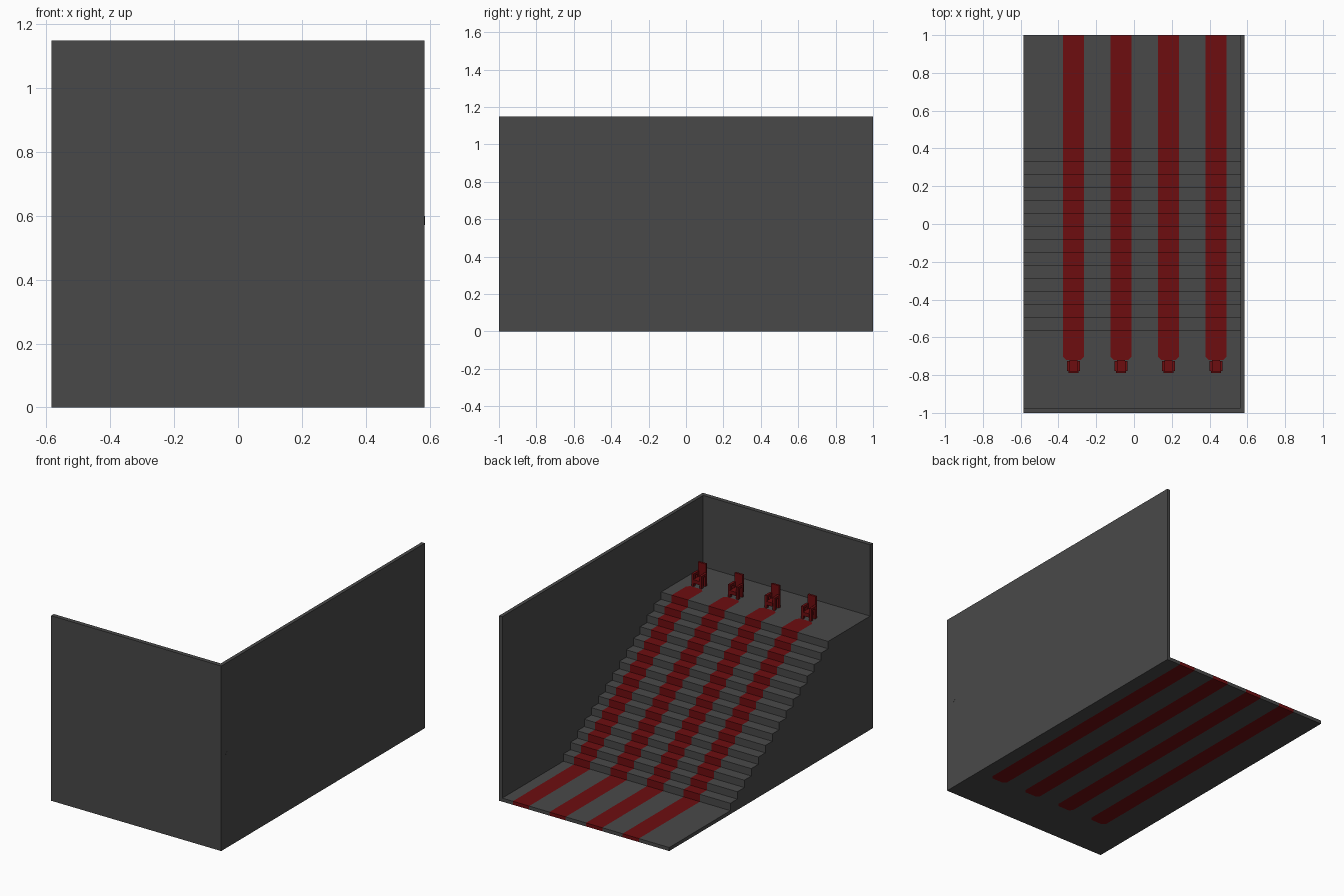
import bpy, bmesh
from mathutils import Vector

cube = bpy.data.objects.get("Cube")
if cube:
    bpy.data.objects.remove(cube, do_unlink=True)


def material(name, rgb):
    m = bpy.data.materials.new(name)
    m.use_nodes = True
    m.diffuse_color = (*rgb, 1)
    bsdf = next(n for n in m.node_tree.nodes if n.type == 'BSDF_PRINCIPLED')
    bsdf.inputs["Base Color"].default_value = (*rgb, 1)
    return m


GREY = material("dark grey stone", (0.066, 0.066, 0.066))
RED = material("deep red carpet", (0.155, 0.004, 0.005))


def finish(name, bm, *mats):
    bmesh.ops.recalc_face_normals(bm, faces=bm.faces)
    me = bpy.data.meshes.new(name)
    bm.to_mesh(me)
    bm.free()
    for m in mats:
        me.materials.append(m)
    ob = bpy.data.objects.new(name, me)
    bpy.context.collection.objects.link(ob)
    return ob


def add_box(bm, x, y, z):
    """Box from (min, max) pairs on each axis."""
    verts = bmesh.ops.create_cube(bm, size=1)["verts"]
    for v in verts:
        v.co = [lo + (c + 0.5) * (hi - lo) for c, (lo, hi) in zip(v.co, (x, y, z))]


# Overall sizes
HALF, TOP, SIDE, FRONT = 0.585, 1.15, 0.563, -0.973
FLOOR, DECK, STEPS = 0.022, 0.707, 15
STAIR_FOOT, TREAD = 0.4, 0.0686
RISE = (DECK - FLOOR) / STEPS

# Carpet layout
CENTRES = [-0.32 + 0.2515 * i for i in range(4)]
HALF_W, END, CHAMFER = 0.056, -0.72, 0.018

# Walls
bm = bmesh.new()
add_box(bm, (-HALF, HALF), (-1, FRONT), (0, TOP))
finish("front_wall", bm, GREY)
bm = bmesh.new()
add_box(bm, (SIDE, HALF), (FRONT, 1), (0, TOP))
finish("side_wall", bm, GREY)

# Floor, stairs and deck as one extruded profile
profile = [(FRONT, 0), (1, 0), (1, FLOOR)]
for i in range(STEPS):
    y = STAIR_FOOT - i * TREAD
    profile += [(y, FLOOR + i * RISE), (y, FLOOR + (i + 1) * RISE)]
profile.append((FRONT, DECK))
bm = bmesh.new()
face = bm.faces.new([bm.verts.new((-HALF, y, z)) for y, z in profile])
ext = bmesh.ops.extrude_face_region(bm, geom=[face], use_keep_orig=True)
for v in ext["geom"]:
    if isinstance(v, bmesh.types.BMVert):
        v.co.x = SIDE


def cut(co, no, faces):
    geom = set(faces)
    for f in faces:
        geom.update(f.edges)
        geom.update(f.verts)
    bmesh.ops.bisect_plane(bm, geom=list(geom), plane_co=co, plane_no=no, dist=1e-5)


# Cut the carpet outlines into the stairs
for c in CENTRES:
    for s in (-1, 1):
        cut((c + s * HALF_W, 0, 0), (1, 0, 0), bm.faces[:])
for y in (END, END + CHAMFER):
    cut((0, y, 0), (0, 1, 0), bm.faces[:])
for c in CENTRES:
    for s in (-1, 1):
        cell = [f for f in bm.faces
                if abs(f.calc_center_median().x - c) < HALF_W
                and END < f.calc_center_median().y < END + CHAMFER]
        cut((c + s * HALF_W, END + CHAMFER, 0), (s, -1, 0), cell)

# Colour the carpet runners
for f in bm.faces:
    p = f.calc_center_median()
    d = min(abs(p.x - c) for c in CENTRES)
    if d < HALF_W and p.y > END and d - HALF_W < p.y - (END + CHAMFER):
        f.material_index = 1
finish("carpeted_stairs", bm, GREY, RED)

# Armchairs at the head of each runner, facing the stairs
for n, c in enumerate(CENTRES):
    bm = bmesh.new()
    back, front = -0.79, END
    for s in (-1, 1):
        inner, outer = c + s * 0.02, c + s * 0.035
        xs = (min(inner, outer), max(inner, outer))
        add_box(bm, xs, (back + 0.012, front - 0.004), (DECK + 0.064, DECK + 0.078))
        for y in (back + 0.012, front - 0.02):
            add_box(bm, xs, (y, y + 0.016), (DECK, DECK + 0.064))
    add_box(bm, (c - 0.022, c + 0.022), (back + 0.01, front), (DECK + 0.022, DECK + 0.045))
    add_box(bm, (c - 0.027, c + 0.027), (back, back + 0.013), (DECK + 0.02, DECK + 0.132))
    finish(f"armchair_{n + 1}", bm, RED)

# Small round stud on the outside of the side wall
bm = bmesh.new()
bmesh.ops.create_cone(bm, cap_ends=True, segments=8, radius1=0.014, radius2=0.014, depth=0.004)
bmesh.ops.rotate(bm, verts=bm.verts, matrix=Vector((0, 0, 1)).rotation_difference(
    Vector((1, 0, 0))).to_matrix())
bmesh.ops.translate(bm, verts=bm.verts, vec=(HALF - 0.001, -0.942, 0.585))
finish("wall_stud", bm, GREY)
